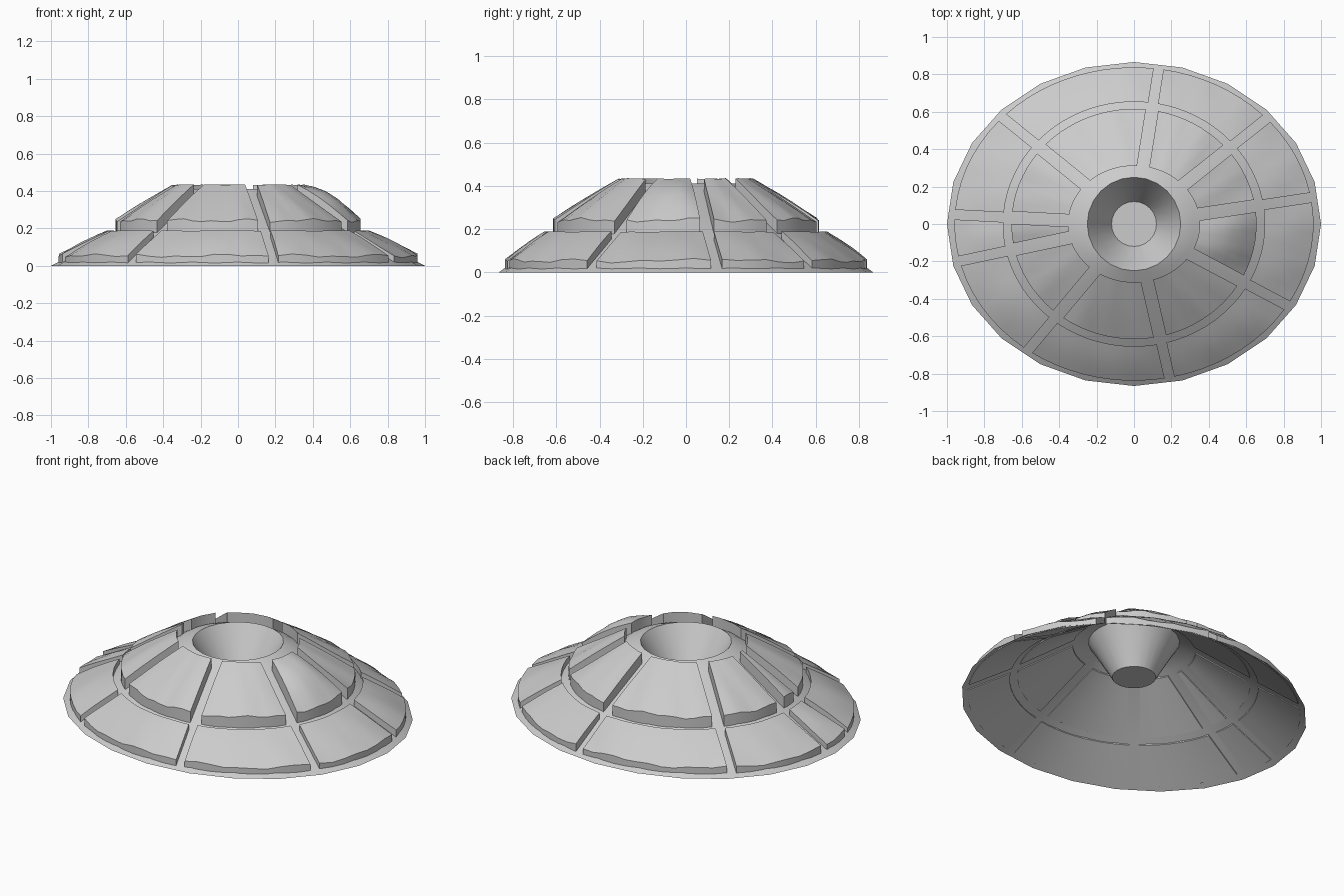
import bpy, bmesh, random
from math import sin, cos, pi, radians, sqrt

if "Cube" in bpy.data.objects:
    bpy.data.objects.remove(bpy.data.objects["Cube"])

random.seed(4)
SIDES = 24
# Rings of the hill: x radius, y radius, height (outer foot to crater floor)
RINGS = [(1, .866, 0), (.68, .64, .165), (.33, .29, .385),
         (.25, .25, .41), (.21, .21, .345), (.12, .12, .19)]
# Directions of the radial seams, in degrees
SEAMS = [-28, 8.5, 38.5, 81, 141, 177, 192, 230, 283]


def finish(bm, name):
    bmesh.ops.recalc_face_normals(bm, faces=bm.faces)
    mesh = bpy.data.meshes.new(name)
    bm.to_mesh(mesh)
    bm.free()
    ob = bpy.data.objects.new(name, mesh)
    bpy.context.collection.objects.link(ob)
    bpy.ops.object.select_all(action='DESELECT')
    ob.select_set(True)
    bpy.context.view_layer.objects.active = ob
    bpy.ops.object.shade_smooth_by_angle(angle=radians(30))
    return ob


def ring_at(s):
    i = min(int(s), len(RINGS) - 2)
    return [p + (q - p) * (s - i) for p, q in zip(RINGS[i], RINGS[i + 1])]


def polar(s, ang):
    a, b, z = ring_at(s)
    return 1 / sqrt((cos(ang) / a) ** 2 + (sin(ang) / b) ** 2), z


# Hill skin with crater, open underneath
bm = bmesh.new()
loops = [[bm.verts.new((a * cos(2 * pi * k / SIDES), b * sin(2 * pi * k / SIDES), z))
          for k in range(SIDES)] for a, b, z in RINGS]
for lo, hi in zip(loops, loops[1:]):
    for k in range(SIDES):
        n = (k + 1) % SIDES
        bm.faces.new((lo[k], lo[n], hi[n], hi[k]))
bm.faces.new(loops[-1])
finish(bm, "crater_hill")


def plate(name, a0, a1, s0, s1, thick, half_gap, bulge):
    """Thick slab following the hill between two seams and two rings."""
    bm = bmesh.new()
    nu, nv = max(3, int((a1 - a0) / 5)), 5
    ph = [random.uniform(0, 2 * pi) for _ in range(3)]
    top, bot = [], []
    for j in range(nv + 1):
        v = j / nv
        s = s0 + (s1 - s0) * v
        rows = ([], [])
        for i in range(nu + 1):
            u = i / nu
            start, end = radians(a0), radians(a1)
            start += half_gap / polar(s, start)[0]
            end -= half_gap / polar(s, end)[0]
            ang = start + (end - start) * u
            r, z = polar(s, ang)
            wave = .006 * sin(9 * ang + ph[0]) + .005 * sin(23 * ang + ph[1] + 3 * v)
            lift = thick + wave * (1 - .8 * v) + bulge * sin(pi * v) * (.4 + .6 * sin(pi * u))
            x, y = r * cos(ang), r * sin(ang)
            rows[0].append(bm.verts.new((x, y, z + lift)))
            rows[1].append(bm.verts.new((x, y, max(.002, z - .008))))
        top.append(rows[0])
        bot.append(rows[1])
    for g in (top, bot):
        for j in range(nv):
            for i in range(nu):
                bm.faces.new((g[j][i], g[j][i + 1], g[j + 1][i + 1], g[j + 1][i]))
    # Side walls around the border
    border = ([(0, i) for i in range(nu)] + [(j, nu) for j in range(nv)]
              + [(nv, i) for i in range(nu, 0, -1)] + [(j, 0) for j in range(nv, 0, -1)])
    for (j, i), (m, k) in zip(border, border[1:] + border[:1]):
        bm.faces.new((top[j][i], top[m][k], bot[m][k], bot[j][i]))
    finish(bm, name)


# Two tiers of rock plates
for n, a0 in enumerate(SEAMS):
    a1 = SEAMS[n + 1] if n + 1 < len(SEAMS) else SEAMS[0] + 360
    plate(f"lower_plate_{n + 1}", a0, a1, .125, .94, .033, .026, .008)
    plate(f"upper_plate_{n + 1}", a0, a1, 1.07, 1.94, .062, .033,
          .045 if n == 0 else .005)
